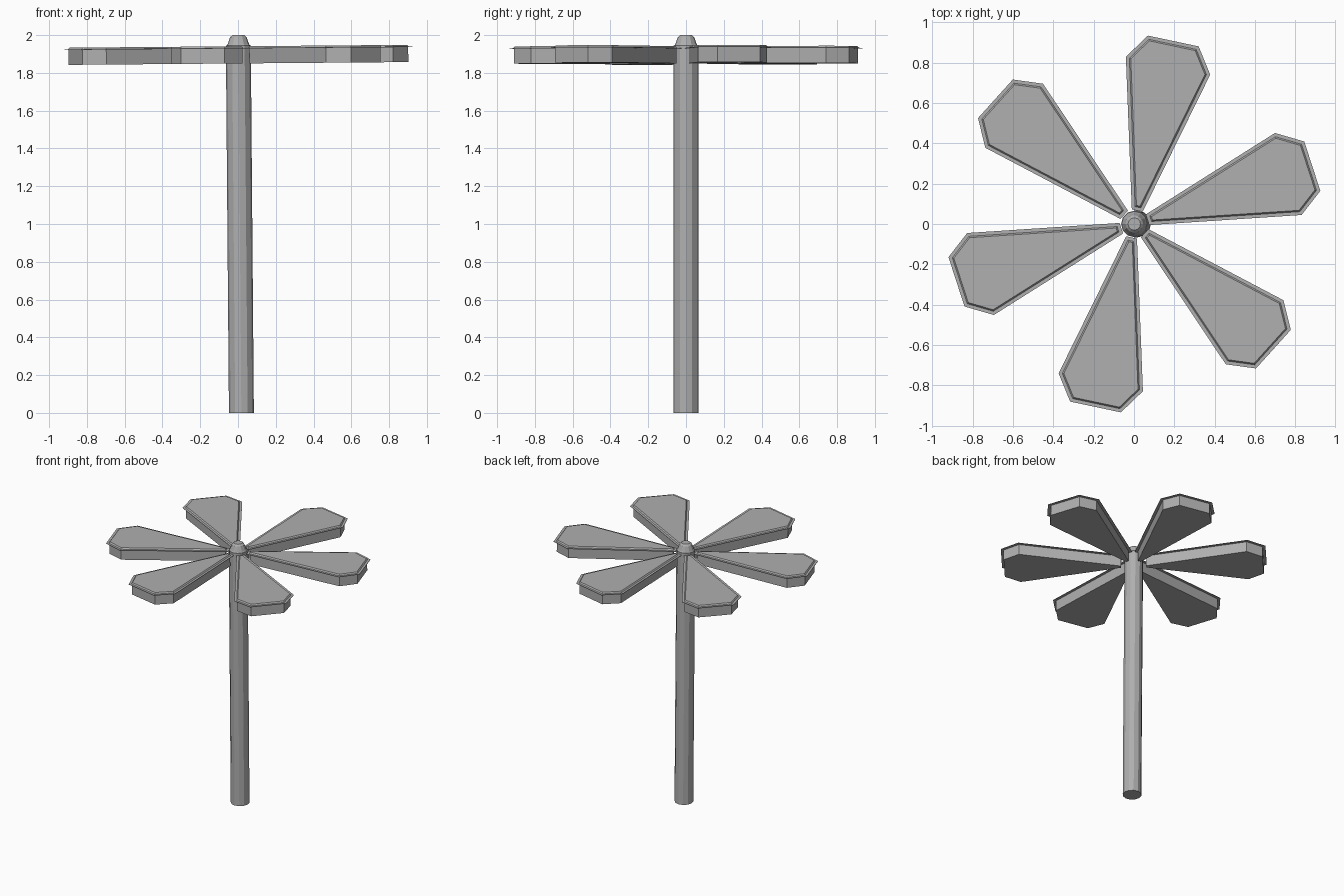
import bpy, bmesh
from math import radians, cos, sin, tau
from mathutils import Matrix, Vector

if "Cube" in bpy.data.objects:
    bpy.data.objects.remove(bpy.data.objects["Cube"])

# The whole model leans very slightly towards -x
LEAN = Matrix.Translation((0.018, 0, 0)) @ Matrix.Rotation(-0.0083, 4, 'Y')

# Mid-grey paint
GREY = bpy.data.materials.new("mid_grey")
GREY.diffuse_color = (0.43, 0.43, 0.43, 1)
GREY.use_nodes = True
GREY.node_tree.nodes["Principled BSDF"].inputs["Base Color"].default_value = GREY.diffuse_color


def loft(name, rings, matrix):
    """Skin a closed solid through equal-length rings of points."""
    bm = bmesh.new()
    loops = [[bm.verts.new(p) for p in ring] for ring in rings]
    n = len(loops[0])
    for a, b in zip(loops, loops[1:]):
        for i in range(n):
            j = (i + 1) % n
            bm.faces.new((a[i], a[j], b[j], b[i]))
    bm.faces.new(loops[0][::-1])
    bm.faces.new(loops[-1])
    bmesh.ops.recalc_face_normals(bm, faces=bm.faces)
    bm.transform(matrix)
    mesh = bpy.data.meshes.new(name)
    bm.to_mesh(mesh)
    bm.free()
    mesh.materials.append(GREY)
    obj = bpy.data.objects.new(name, mesh)
    bpy.context.collection.objects.link(obj)
    return obj


def circle(r, z, n=12):
    return [(r * cos(tau * i / n), r * sin(tau * i / n), z) for i in range(n)]


def offset(points, d):
    """Grow a counter-clockwise outline by d with mitred corners."""
    out = []
    for i, p in enumerate(points):
        e1 = (p - points[i - 1]).normalized()
        e2 = (points[(i + 1) % len(points)] - p).normalized()
        n1, n2 = Vector((e1.y, -e1.x)), Vector((e2.y, -e2.x))
        out.append(p + (n1 + n2) * d / (1 + n1.dot(n2)))
    return out


# Pole
loft("pole", [circle(0.066, 0), circle(0.066, 1.945)], LEAN)

# Stepped cap on the pole
loft("pole_cap", [circle(r, z) for r, z in
                  ((0.066, 1.94), (0.057, 1.952), (0.044, 1.988), (0.031, 2.0))], LEAN)

# Six petal blades: tapered body, thin flat flange, slightly raised top panel
half = [(0.088, 0.012), (0.798, 0.192), (0.907, 0.118)]
outline = [Vector((x, -y)) for x, y in half] + [Vector((x, y)) for x, y in half[::-1]]
levels = [(1.85, 0), (1.929, 0), (1.929, 0.02), (1.932, 0.02), (1.932, 0.003), (1.941, -0.004)]
for k in range(6):
    rings = [[(p.x, p.y, z) for p in offset(outline, d)] for z, d in levels]
    loft(f"blade_{k + 1}", rings, LEAN @ Matrix.Rotation(radians(18 + 60 * k), 4, 'Z'))
